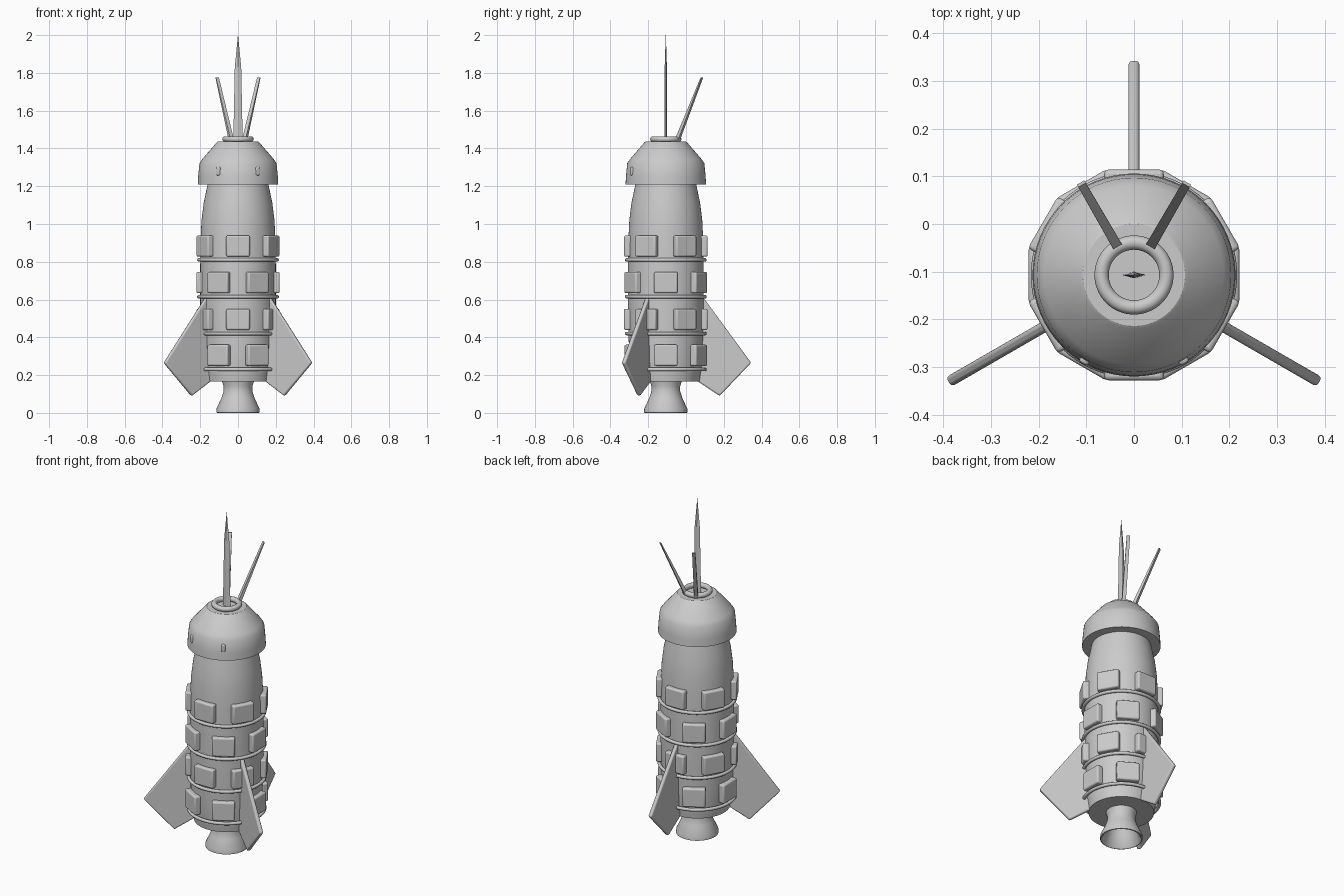
import bpy, bmesh, math
from mathutils import Vector, Matrix

if "Cube" in bpy.data.objects:
    bpy.data.objects.remove(bpy.data.objects["Cube"])

CY = -0.107                                   # rocket axis position in y
AXIS = Matrix.Translation((0, CY, 0))

grey = bpy.data.materials.new("plain_grey")
grey.diffuse_color = (0.6, 0.6, 0.6, 1)
grey.use_nodes = True
grey.node_tree.nodes["Principled BSDF"].inputs["Base Color"].default_value = grey.diffuse_color


def finish(name, bm, bevel=0.0, smooth=True):
    """Turn a bmesh into a named, shaded, optionally bevelled object on the rocket axis."""
    bmesh.ops.recalc_face_normals(bm, faces=bm.faces)
    me = bpy.data.meshes.new(name)
    bm.to_mesh(me)
    bm.free()
    me.materials.append(grey)
    ob = bpy.data.objects.new(name, me)
    ob.matrix_world = AXIS
    bpy.context.collection.objects.link(ob)
    if bevel:
        m = ob.modifiers.new("rounded_edges", 'BEVEL')
        m.width, m.segments, m.limit_method = bevel, 3, 'ANGLE'
    if smooth:
        bpy.ops.object.select_all(action='DESELECT')
        ob.select_set(True)
        bpy.context.view_layer.objects.active = ob
        bpy.ops.object.shade_smooth_by_angle(angle=math.radians(32))
    return ob


def lathe(name, profile, steps=64, closed=False):
    """Spin an (r, z) profile round the axis."""
    bm = bmesh.new()
    vs = [bm.verts.new((r, 0, z)) for r, z in profile]
    pairs = list(zip(vs, vs[1:])) + ([(vs[-1], vs[0])] if closed else [])
    es = [bm.edges.new(p) for p in pairs]
    bmesh.ops.spin(bm, geom=vs + es, cent=(0, 0, 0), axis=(0, 0, 1),
                   angle=math.tau, steps=steps)
    bmesh.ops.remove_doubles(bm, verts=bm.verts, dist=1e-5)
    return finish(name, bm)


def ring(name, major, minor, z):
    lathe(name, [(major + minor * math.cos(a), z + minor * math.sin(a))
                 for a in (math.tau * i / 12 for i in range(12))], closed=True)


def prism(bm, sections):
    """Loft equal-sized point loops and cap both ends."""
    loops = [[bm.verts.new(p) for p in s] for s in sections]
    n = len(loops[0])
    for a, b in zip(loops, loops[1:]):
        for i in range(n):
            bm.faces.new((a[i], a[(i + 1) % n], b[(i + 1) % n], b[i]))
    bm.faces.new(loops[0])
    bm.faces.new(loops[-1])


# Fuselage, nose cap and hollow engine nozzle
lathe("fuselage", [(0, .165), (.178, .165), (.188, .23), (.195, .34), (.2, .5), (.2, .78),
                   (.198, .92), (.193, 1.02), (.182, 1.11), (.16, 1.215), (0, 1.215)])
lathe("nose_cap", [(0, 1.208), (.213, 1.208), (.211, 1.25), (.204, 1.322), (.188, 1.345),
                   (.113, 1.432), (.107, 1.436), (0, 1.436)])
lathe("engine_nozzle", [(0, .175), (.085, .17), (.076, .14), (.076, .115), (.088, .078),
                        (.114, .022), (.115, .002), (.110, 0), (.103, .006), (.08, .07),
                        (.062, .115), (0, .13)])

# Nose collar and the hoops between panel rows
ring("nose_collar", .068, .015, 1.449)
for i, z in enumerate((.23, .42, .615, .81)):
    ring(f"body_hoop_{i + 1}", .207, .0095, z)

# Staggered rows of six rounded panels
for row, z in enumerate((.305, .495, .69, .883)):
    bm = bmesh.new()
    for k in range(6):
        a = math.radians(60 * k + (0 if row % 2 == 0 else 30))
        m = (Matrix.Rotation(a, 4, 'Z') @ Matrix.Translation((.2015, 0, z))
             @ Matrix.Diagonal((.039, .125, .112, 1)))
        bmesh.ops.create_cube(bm, size=1, matrix=m)
    finish(f"panel_row_{row + 1}", bm, bevel=.009)

# Three swept fins
for k in range(3):
    rot = Matrix.Rotation(math.radians(90 + 120 * k), 4, 'Z')
    outline = [(.17, .65), (.452, .265), (.285, .09), (.172, .165)]
    bm = bmesh.new()
    prism(bm, [[rot @ Vector((r, t, z)) for r, z in outline] for t in (-.0115, .0115)])
    finish(f"fin_{k + 1}", bm, bevel=.008)

# Central needle with a diamond section
bm = bmesh.new()
prism(bm, [[(w, 0, z), (0, t, z), (-w, 0, z), (0, -t, z)]
           for w, t, z in ((.025, .007, 1.43), (.017, .006, 1.83), (.0005, .0005, 2.0))])
finish("centre_needle", bm, smooth=False)

# Two splayed rods at the back of the collar
for side, name in ((1, "right_rod"), (-1, "left_rod")):
    out = Vector((side * .5, .866, 0))
    across = Vector((-out.y, out.x, 0))
    bm = bmesh.new()
    sections = []
    for r, z, w, t in ((.066, 1.435, .0105, .011), (.221, 1.776, .009, .003)):
        c = out * r + Vector((0, 0, z))
        sections.append([c + across * w + out * t, c - across * w + out * t,
                         c - across * w - out * t, c + across * w - out * t])
    prism(bm, sections)
    finish(name, bm, smooth=False)

# Small slot-shaped studs on the front of the cap
for side, name in ((1, "right_stud"), (-1, "left_stud")):
    bm = bmesh.new()
    m = (Matrix.Rotation(math.radians(-90 + 30 * side), 4, 'Z')
         @ Matrix.Translation((.207, 0, 1.28)) @ Matrix.Diagonal((.016, .022, .046, 1)))
    bmesh.ops.create_cube(bm, size=1, matrix=m)
    finish(name, bm, bevel=.007)
